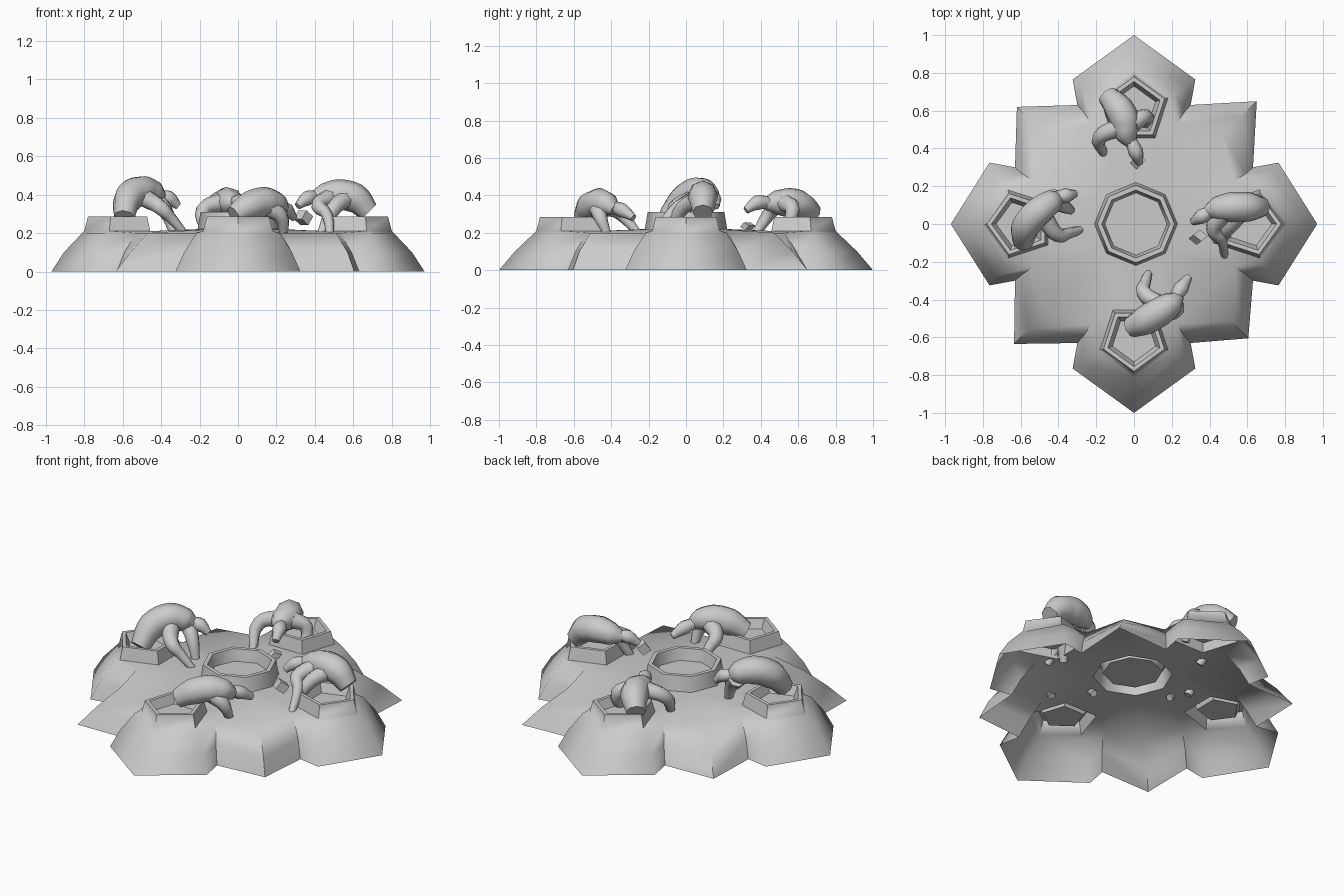
import bpy, bmesh, math
from mathutils import Vector

cube = bpy.data.objects.get("Cube")
if cube:
    bpy.data.objects.remove(cube)

stone = bpy.data.materials.new("grey_stone")
stone.use_nodes = True
grey = (0.6, 0.6, 0.6, 1)
stone.diffuse_color = grey
stone.node_tree.nodes["Principled BSDF"].inputs["Base Color"].default_value = grey


def shade(obj, degrees):
    bpy.ops.object.select_all(action="DESELECT")
    obj.select_set(True)
    bpy.context.view_layer.objects.active = obj
    bpy.ops.object.shade_smooth_by_angle(angle=math.radians(degrees))


def make_object(name, bm, degrees):
    mesh = bpy.data.meshes.new(name)
    bm.to_mesh(mesh)
    bm.free()
    mesh.materials.append(stone)
    obj = bpy.data.objects.new(name, mesh)
    bpy.context.collection.objects.link(obj)
    shade(obj, degrees)
    return obj


# Helpers for the rocky shell
def add_loop(bm, points, z):
    return [bm.verts.new((x, y, z)) for x, y in points]


def bridge(bm, a, b):
    n = len(a)
    for i in range(n):
        j = (i + 1) % n
        bm.faces.new((a[i], a[j], b[j], b[i]))


def loop_edges(bm, loop):
    return [bm.edges.get((v, loop[i - 1])) or bm.edges.new((v, loop[i - 1]))
            for i, v in enumerate(loop)]


def polygon(cx, cy, radius, sides, turn):
    angles = [turn + math.tau * i / sides for i in range(sides)]
    return [(cx + radius * math.cos(a), cy + radius * math.sin(a)) for a in angles]


def star(apex_x, apex_y, shoulder, valley, corners):
    """Outline with four lobes and four corners, from one quarter."""
    points = []
    for k, corner in enumerate(corners):
        apex = apex_y if k % 2 else apex_x
        quarter = [(apex, 0), shoulder, valley, (corner, corner), valley[::-1], shoulder[::-1]]
        for x, y in quarter:
            for _ in range(k):
                x, y = -y, x
            points.append((x, y))
    return points


def crater(bm, cx, cy, sides, turn, steps):
    """Raised rim around a pit; returns the edges at its foot."""
    loops = [add_loop(bm, polygon(cx, cy, r, sides, turn), z) for r, z in steps]
    for a, b in zip(loops, loops[1:]):
        bridge(bm, a, b)
    bm.faces.new(loops[-1])
    return loop_edges(bm, loops[0])


# Rocky mound, open underneath
bm = bmesh.new()
foot = add_loop(bm, star(0.97, 1.0, (0.765, 0.325), (0.63, 0.3), (0.65, 0.62, 0.635, 0.605)), 0)
waist = add_loop(bm, star(0.905, 0.915, (0.735, 0.28), (0.59, 0.265), (0.57, 0.56, 0.56, 0.57)), 0.1)
brow = add_loop(bm, star(0.81, 0.81, (0.69, 0.215), (0.53, 0.225), (0.47, 0.48, 0.47, 0.51)), 0.2)
bridge(bm, foot, waist)
bridge(bm, waist, brow)
edges = loop_edges(bm, brow)

# Central basin and four seats
edges += crater(bm, 0.01, 0, 8, 0,
                [(0.22, 0.22), (0.205, 0.31), (0.18, 0.31), (0.165, 0.24)])
for k in range(4):
    turn = k * math.pi / 2
    edges += crater(bm, 0.61 * math.cos(turn), 0.61 * math.sin(turn), 5, turn,
                    [(0.19, 0.21), (0.17, 0.285), (0.145, 0.285), (0.12, 0.23)])
bmesh.ops.triangle_fill(bm, edges=edges, use_beauty=True)
bmesh.ops.recalc_face_normals(bm, faces=bm.faces)
if sum(f.normal.z * f.calc_area() for f in bm.faces) < 0:
    bmesh.ops.reverse_faces(bm, faces=bm.faces)
make_object("rocky_mound", bm, 65)


# Crouching figures, with points in hundredths of a unit
def tube(name, points, radii):
    curve = bpy.data.curves.new(name, "CURVE")
    curve.dimensions = "3D"
    curve.bevel_depth = 0.01
    curve.bevel_resolution = 2
    curve.resolution_u = 4
    curve.use_fill_caps = True
    spline = curve.splines.new("BEZIER")
    spline.bezier_points.add(len(points) - 1)
    for bp, co, radius in zip(spline.bezier_points, points, radii):
        bp.co = Vector(co) / 100
        bp.radius = radius
        bp.handle_left_type = bp.handle_right_type = "AUTO"
    curve.materials.append(stone)
    obj = bpy.data.objects.new(name, curve)
    bpy.context.collection.objects.link(obj)
    bpy.ops.object.select_all(action="DESELECT")
    obj.select_set(True)
    bpy.context.view_layer.objects.active = obj
    bpy.ops.object.convert(target="MESH")
    shade(bpy.context.object, 60)


def figure(place, torso, head, limbs):
    tube(place + "_figure_torso", torso, (5.5, 7.8, 8, 6.5, 3))
    tube(place + "_figure_head", head, (3, 4, 2))
    for i, limb in enumerate(limbs):
        radii = (5, 4, 3, 2) if len(limb) > 3 else (5, 4, 2.2)
        tube(f"{place}_figure_limb_{i + 1}", limb, radii)


figure("right_side",
       [(-59, -10, 28), (-57, -1, 38), (-50, 7, 42), (-43, 12, 40), (-39, 14, 38)],
       [(-42, 14, 39), (-36, 15, 38), (-31, 16, 34)],
       [[(-48, 4, 38), (-40, -6, 33), (-35, -5, 28), (-28, -3, 20)],
        [(-44, 14, 38), (-38, 10, 32), (-33, 7, 19)]])
figure("left_side",
       [(68, 9, 31), (61, 9, 38), (52, 9, 40), (44, 8, 39), (38, 6, 38)],
       [(41, 7, 39), (36, 4, 38), (31, 1, 34)],
       [[(47, 5, 38), (42, -3, 34), (46, -8, 30), (48, -17, 19)],
        [(56, 6, 38), (50, -2, 33), (43, -9, 19)]])
figure("back",
       [(-14, 68, 30), (-8, 61, 35), (-5, 55, 36), (-4, 48, 36), (-1, 42, 35)],
       [(-2, 45, 36), (1, 38, 36), (3, 32, 32)],
       [[(-1, 53, 36), (6, 57, 32), (6, 51, 19)],
        [(-8, 51, 36), (-18, 46, 32), (-16, 37, 19)]])
figure("front",
       [(-2, -55, 29), (6, -51, 34), (14, -46, 36), (20, -42, 35), (24, -38, 32)],
       [(21, -40, 34), (25, -34, 32), (29, -28, 28)],
       [[(14, -43, 34), (5, -36, 31), (6, -31, 26), (8, -25, 19)],
        [(16, -47, 33), (22, -46, 29), (24, -42, 19)]])


# Small stones being handled
def small_stone(name, centre, size):
    bm = bmesh.new()
    bmesh.ops.create_cube(bm, size=0.06)
    bmesh.ops.rotate(bm, matrix=Vector((1, 1, 2)).to_track_quat("Z", "Y").to_matrix(), verts=bm.verts)
    bmesh.ops.scale(bm, vec=size, verts=bm.verts)
    bmesh.ops.translate(bm, vec=centre, verts=bm.verts)
    make_object(name, bm, 20)


small_stone("held_stone", (0.34, -0.07, 0.28), (1, 0.8, 0.9))
small_stone("ground_stone", (0.02, 0.33, 0.235), (0.8, 0.8, 0.5))
